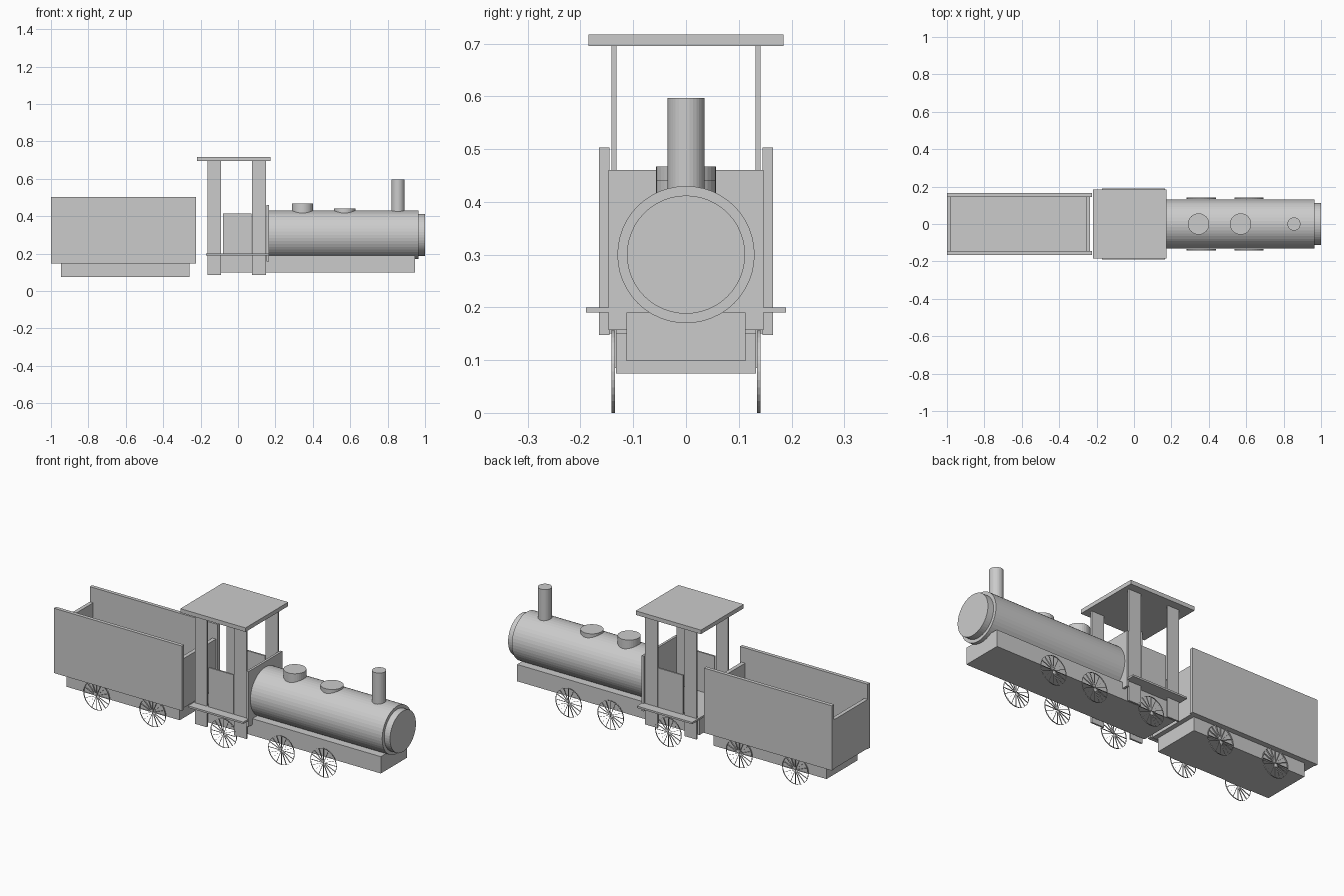
import bpy, bmesh, math
from mathutils import Matrix, Vector

if "Cube" in bpy.data.objects:
    bpy.data.objects.remove(bpy.data.objects["Cube"])


def finish(name, bm):
    me = bpy.data.meshes.new(name)
    bm.to_mesh(me)
    bm.free()
    ob = bpy.data.objects.new(name, me)
    bpy.context.collection.objects.link(ob)
    return ob


def box(name, x, y, z):
    """Box from (min, max) pairs."""
    bm = bmesh.new()
    size = [b - a for a, b in (x, y, z)]
    mid = [(a + b) / 2 for a, b in (x, y, z)]
    bmesh.ops.create_cube(bm, size=1, matrix=Matrix.Translation(mid) @ Matrix.Diagonal((*size, 1)))
    return finish(name, bm)


def side_pair(name, x, y, z):
    """The same box on both sides of the centre line."""
    box("right_" + name, x, (-y[1], -y[0]), z)
    box("left_" + name, x, y, z)


def cylinder(name, start, end, r, sides=32):
    start, end = Vector(start), Vector(end)
    axis = end - start
    bm = bmesh.new()
    rot = axis.to_track_quat('Z', 'Y').to_matrix().to_4x4()
    bmesh.ops.create_cone(bm, cap_ends=True, segments=sides, radius1=r, radius2=r,
                          depth=axis.length, matrix=Matrix.Translation((start + end) / 2) @ rot)
    return finish(name, bm)


def wheel(name, x, y, r=0.078, half=0.0035, spokes=16, sides=32):
    """Thin ribbon rim with flat ribbon spokes."""
    bm = bmesh.new()
    hub = [bm.verts.new((x, y + s * half, r)) for s in (-1, 1)]
    ring = []
    for i in range(sides):
        a = 2 * math.pi * i / sides
        ring.append([bm.verts.new((x + r * math.cos(a), y + s * half, r + r * math.sin(a)))
                     for s in (-1, 1)])
    for i in range(sides):
        a, b = ring[i], ring[(i + 1) % sides]
        bm.faces.new((a[0], b[0], b[1], a[1]))
        if i % (sides // spokes) == 0:
            bm.faces.new((hub[0], a[0], a[1], hub[1]))
    return finish(name, bm)


# Tender
box("tender_underframe", (-0.945, -0.26), (-0.133, 0.133), (0.075, 0.15))
box("tender_floor", (-0.998, -0.235), (-0.147, 0.147), (0.15, 0.2))
side_pair("tender_side", (-1, -0.225), (0.145, 0.165), (0.148, 0.503))
box("tender_back_panel", (-1, -0.979), (-0.146, 0.146), (0.19, 0.42))
box("tender_front_panel", (-0.257, -0.235), (-0.146, 0.146), (0.19, 0.42))

# Engine frame and boiler
box("engine_frame", (-0.16, 0.945), (-0.113, 0.113), (0.098, 0.19))
cylinder("boiler", (0.16, 0, 0.3), (0.965, 0, 0.3), 0.13, 48)
cylinder("boiler_front", (0.96, 0, 0.3), (1, 0, 0.3), 0.112, 48)
cylinder("rear_dome", (0.345, 0, 0.36), (0.345, 0, 0.467), 0.057)
cylinder("front_dome", (0.57, 0, 0.36), (0.57, 0, 0.441), 0.057)
cylinder("chimney", (0.855, 0, 0.38), (0.855, 0, 0.597), 0.035)

# Cab
box("cab_floor", (-0.17, 0.165), (-0.19, 0.19), (0.19, 0.2))
box("cab_front_wall", (0.153, 0.166), (-0.147, 0.147), (0.157, 0.46))
side_pair("cab_side_panel", (-0.08, 0.072), (0.132, 0.141), (0.19, 0.415))
side_pair("rear_cab_post", (-0.162, -0.09), (0.132, 0.141), (0.085, 0.697))
side_pair("front_cab_post", (0.075, 0.15), (0.132, 0.141), (0.085, 0.697))
box("cab_roof", (-0.22, 0.175), (-0.185, 0.185), (0.695, 0.717))

# Wheels
for i, x in enumerate((-0.76, -0.42, 0.01, 0.36, 0.615)):
    for side, y in (("right", -0.138), ("left", 0.138)):
        wheel(f"{side}_wheel_{i + 1}", x, y)
